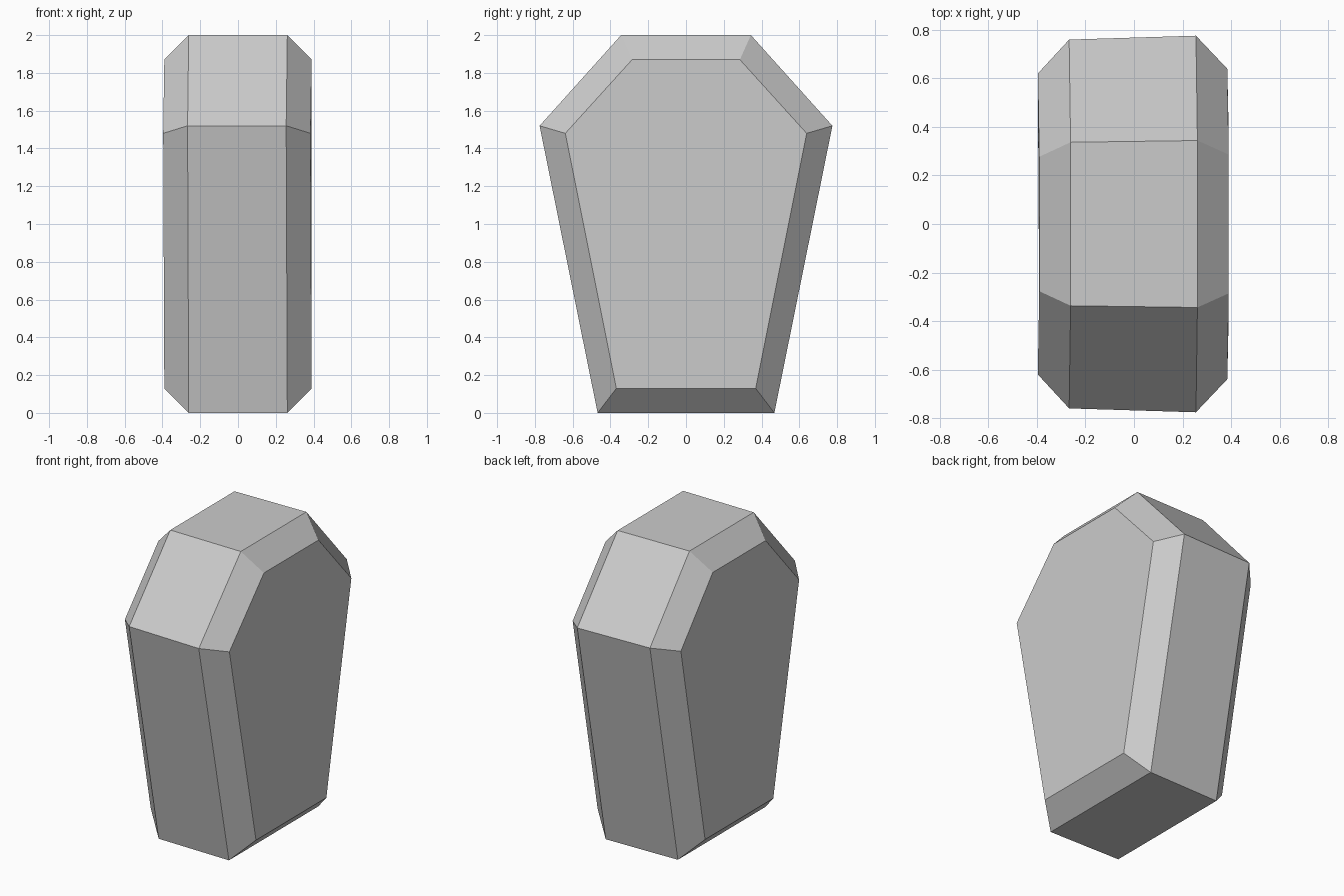
import bpy
import bmesh

cube = bpy.data.objects.get("Cube")
if cube:
    bpy.data.objects.remove(cube, do_unlink=True)

# Plain grey material
grey = bpy.data.materials.new("plain grey")
grey.use_nodes = True
colour = (0.6, 0.6, 0.6, 1)
grey.diffuse_color = colour
grey.node_tree.nodes["Principled BSDF"].inputs["Base Color"].default_value = colour

# Half profiles (half width, height) from foot to shoulder to head
RIM = [(0.463, 0.0), (0.767, 1.52), (0.34, 2.0)]
PANEL = [(0.363, 0.13), (0.629, 1.48), (0.281, 1.87)]
SHOULDER_SHIFT = -0.006  # the shoulders lean slightly to one side
FLARE = 0.04             # the box is slightly wider on one side


def add_ring(bm, half, x):
    """Six-sided ring mirrored across y = 0 at the given x."""
    ring = []
    for side, order in ((1, (0, 1, 2)), (-1, (2, 1, 0))):
        for i in order:
            y, z = half[i]
            px = x + (SHOULDER_SHIFT if i == 1 else 0)
            ring.append(bm.verts.new((px, side * y * (1 + FLARE * x), z)))
    return ring


# Coffin body: bevelled side panels joined by a straight rim
bm = bmesh.new()
rings = [add_ring(bm, half, x) for half, x in
         ((PANEL, -0.39), (RIM, -0.261), (RIM, 0.261), (PANEL, 0.39))]
for a, b in zip(rings, rings[1:]):
    for i in range(len(a)):
        j = (i + 1) % len(a)
        bm.faces.new((a[i], a[j], b[j], b[i]))
bm.faces.new(rings[0])
bm.faces.new(rings[-1])
bmesh.ops.recalc_face_normals(bm, faces=bm.faces)

mesh = bpy.data.meshes.new("coffin_body")
bm.to_mesh(mesh)
bm.free()
mesh.materials.append(grey)
body = bpy.data.objects.new("coffin_body", mesh)
bpy.context.collection.objects.link(body)
